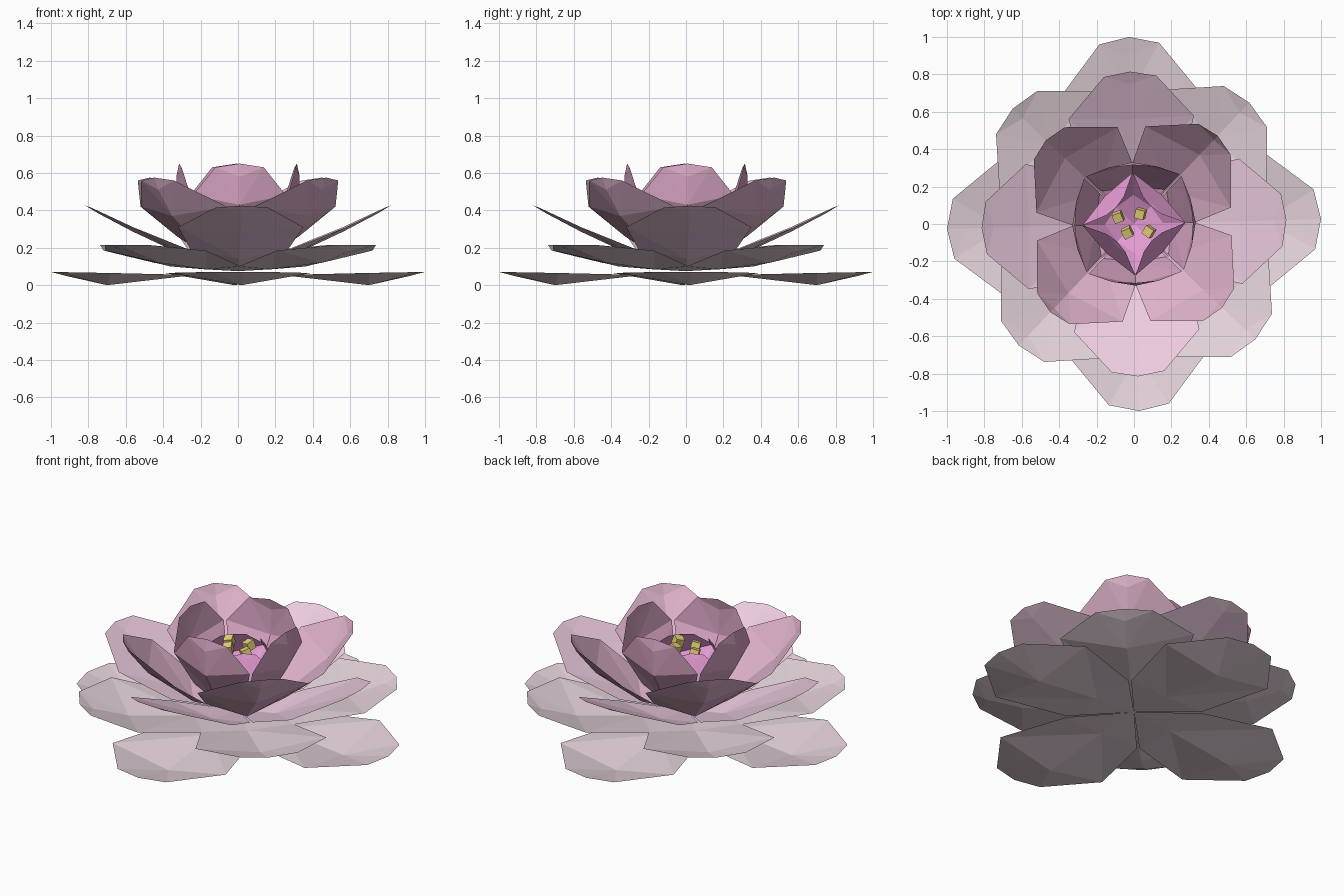
import bpy, bmesh
from math import radians, cos, sin
from mathutils import Matrix

if "Cube" in bpy.data.objects:
    bpy.data.objects.remove(bpy.data.objects["Cube"])


def material(name, rgb):
    m = bpy.data.materials.new(name)
    m.diffuse_color = (*rgb, 1)
    m.use_nodes = True
    m.node_tree.nodes["Principled BSDF"].inputs["Base Color"].default_value = m.diffuse_color
    return m


def petal_ring(name, mat, start, base_z, rows, tip):
    """Four petals; each row = (mid_r, mid_z, edge_r, half_width, edge_z)."""
    bm = bmesh.new()
    for k in range(4):
        a = radians(start + 90 * k)

        def vert(r, side, z):
            return bm.verts.new((r * cos(a) - side * sin(a),
                                 r * sin(a) + side * cos(a), z))

        root = vert(0, 0, base_z)
        strips = [(vert(er, -w, ez), vert(mr, 0, mz), vert(er, w, ez))
                  for mr, mz, er, w, ez in rows]
        end = vert(tip[0], 0, tip[1])
        r0, m0, l0 = strips[0]
        bm.faces.new((root, r0, m0))
        bm.faces.new((root, m0, l0))
        for (r1, m1, l1), (r2, m2, l2) in zip(strips, strips[1:]):
            bm.faces.new((r1, r2, m1))
            bm.faces.new((r2, m2, m1))
            bm.faces.new((m1, m2, l2))
            bm.faces.new((m1, l2, l1))
        r, m, l = strips[-1]
        bm.faces.new((r, end, m))
        bm.faces.new((m, end, l))
    me = bpy.data.meshes.new(name)
    bm.to_mesh(me)
    bm.free()
    me.materials.append(mat)
    ob = bpy.data.objects.new(name, me)
    bpy.context.collection.objects.link(ob)


pale = material("pale_petal", (0.78, 0.65, 0.71))
pink = material("pink_petal", (0.84, 0.60, 0.74))
rose = material("rose_petal", (0.74, 0.45, 0.60))
deep = material("deep_petal", (0.68, 0.37, 0.54))
magenta = material("magenta_petal", (0.78, 0.33, 0.66))
gold = material("gold", (0.80, 0.65, 0.20))

TWIST = 1.5
# Open outer petals, lying almost flat
petal_ring("ground_petals", pale, TWIST, 0.07, [
    (0.27, 0.05, 0.27, 0.26, 0.055),
    (0.70, 0.00, 0.69, 0.375, 0.065),
    (0.90, 0.045, 0.965, 0.16, 0.07)], (1.0, 0.07))
petal_ring("lower_petals", pale, 45 + TWIST, 0.075, [
    (0.25, 0.085, 0.25, 0.26, 0.10),
    (0.62, 0.12, 0.64, 0.37, 0.185),
    (0.82, 0.18, 0.865, 0.16, 0.215)], (0.895, 0.215))
# Half-raised petals
petal_ring("middle_petals", pink, TWIST, 0.095, [
    (0.25, 0.14, 0.27, 0.26, 0.19),
    (0.56, 0.285, 0.57, 0.335, 0.31),
    (0.75, 0.385, 0.79, 0.14, 0.415)], (0.815, 0.425))
# Upright cup petals
petal_ring("cup_petals", rose, 45 + TWIST, 0.12, [
    (0.25, 0.17, 0.23, 0.23, 0.26),
    (0.51, 0.37, 0.42, 0.315, 0.42),
    (0.62, 0.51, 0.625, 0.12, 0.56)], (0.65, 0.575))
petal_ring("inner_cup_petals", deep, TWIST, 0.15, [
    (0.20, 0.22, 0.18, 0.17, 0.28),
    (0.325, 0.43, 0.26, 0.25, 0.48),
    (0.33, 0.58, 0.305, 0.13, 0.63)], (0.315, 0.65))
# Closing heart petals
petal_ring("heart_petals", magenta, 45 + TWIST, 0.20, [
    (0.13, 0.24, 0.11, 0.11, 0.27),
    (0.215, 0.35, 0.195, 0.195, 0.39),
    (0.15, 0.47, 0.14, 0.07, 0.49)], (0.13, 0.50))

# Small gold cubes in the heart
for i, (x, y, turn) in enumerate([(-0.085, 0.038, 20), (0.035, 0.055, -15),
                                  (-0.035, -0.045, 25), (0.08, -0.04, -35)]):
    bpy.ops.mesh.primitive_cube_add(size=0.05, location=(x, y, 0.48))
    ob = bpy.context.object
    ob.name = f"stamen_{i + 1}"
    ob.rotation_euler = (radians(15), radians(-12), radians(turn))
    ob.data.materials.append(gold)
